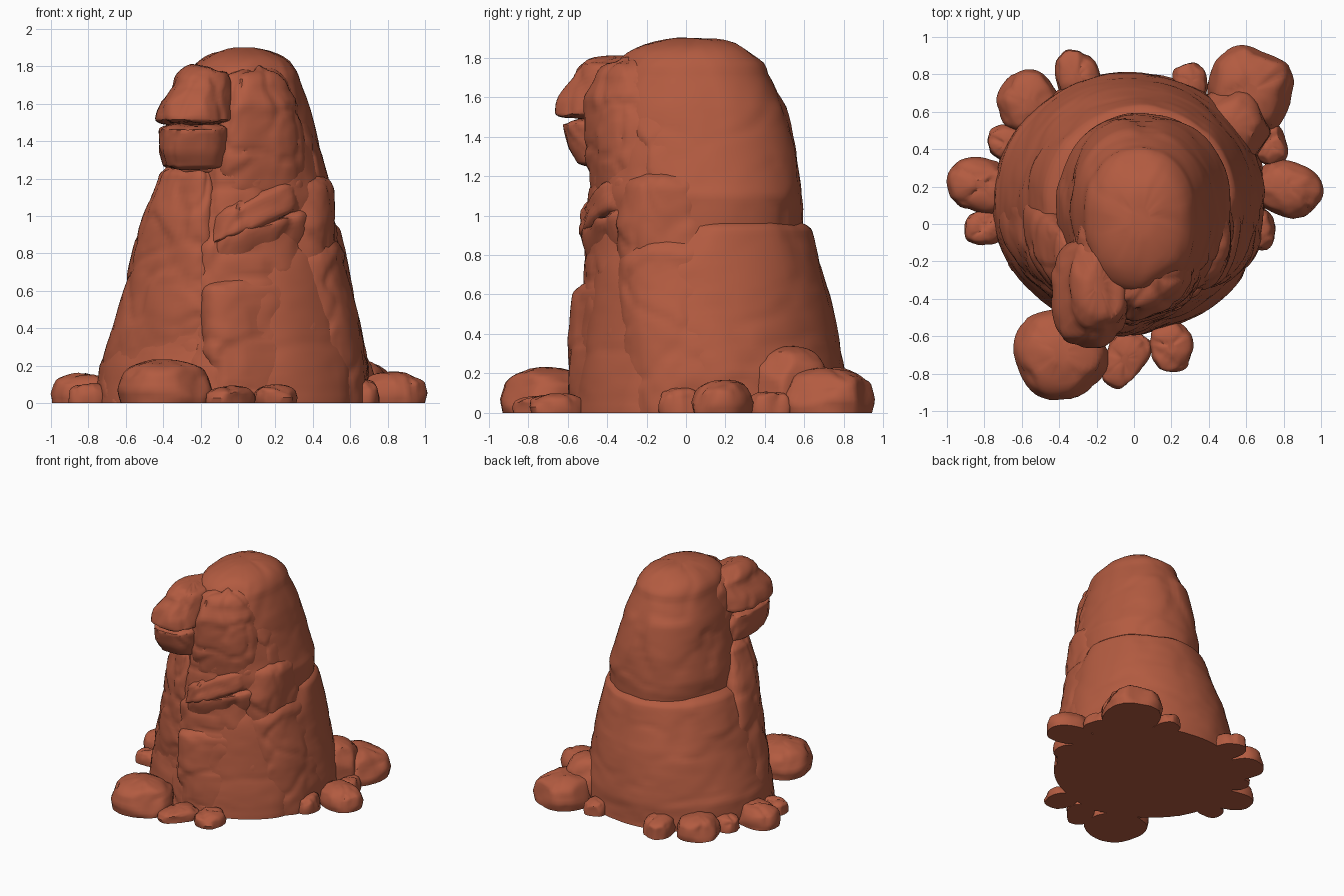
import bpy, bmesh, math, random
from mathutils import Vector, noise

if "Cube" in bpy.data.objects:
    bpy.data.objects.remove(bpy.data.objects["Cube"])

random.seed(4)
mat = bpy.data.materials.new("red sandstone")
mat.diffuse_color = (0.45, 0.105, 0.052, 1)
mat.use_nodes = True
mat.node_tree.nodes["Principled BSDF"].inputs["Base Color"].default_value = mat.diffuse_color


def chisel(p, freq, seed):
    """Tilted facets with shallow cracks between them."""
    q = p * freq + Vector((seed * 3.7, seed * 1.9, seed * 5.3))
    q += noise.noise_vector(q * 1.5) * 0.25
    d, pts = noise.voronoi(q)
    tilt = noise.noise_vector(pts[0] * 5.1)
    crack = max(0.0, 1 - (d[1] - d[0]) / 0.12)
    return (q - pts[0]).dot(tilt) - 0.35 * crack


def chunk(name, rings, dome=0.05, under=0.0, power=2.0, amp=0.02, freq=3.5, seed=1,
          step=0.022, turn=0.0, n=80, slant=0.0, tilt=0.0, cuts=0, depth=0.93):
    """Loft rings (z, x0, x1, y0, y1) into a block, slice flats off it and chisel it.
    slant shears y along x, tilt shears z along x."""
    levels = []
    for a, b in zip(rings, rings[1:]):
        k = max(1, int((b[0] - a[0]) / step))
        levels += [[u + (v - u) * i / k for u, v in zip(a, b)] for i in range(k)]
    levels.append(list(rings[-1]))

    def cap(r, height):
        out = []
        for i in range(1, 10):
            t = i / 10 * math.pi / 2
            s = math.cos(t)
            cx, cy = (r[1] + r[2]) / 2, (r[3] + r[4]) / 2
            out.append([r[0] + height * math.sin(t), cx + (r[1] - cx) * s, cx + (r[2] - cx) * s,
                        cy + (r[3] - cy) * s, cy + (r[4] - cy) * s])
        return out
    top = cap(levels[-1], dome)
    bottom = cap(levels[0], -under)[::-1] if under else []
    levels = bottom + levels + top

    bm = bmesh.new()
    loops = []
    mid = (rings[0][1] + rings[0][2]) / 2
    ct, st = math.cos(turn), math.sin(turn)
    for z, x0, x1, y0, y1 in levels:
        cx, cy, rx, ry = (x0 + x1) / 2, (y0 + y1) / 2, (x1 - x0) / 2, (y1 - y0) / 2
        loop = []
        for i in range(n):
            a = 2 * math.pi * i / n
            c, s = math.cos(a), math.sin(a)
            ux = math.copysign(abs(c) ** (2 / power), c) * rx
            uy = math.copysign(abs(s) ** (2 / power), s) * ry
            x, y = cx + ux * ct - uy * st, cy + ux * st + uy * ct
            loop.append(bm.verts.new((x, y + slant * (x - mid), z + tilt * (x - mid))))
        loops.append(loop)
    for a, b in zip(loops, loops[1:]):
        for i in range(n):
            j = (i + 1) % n
            bm.faces.new((a[i], a[j], b[j], b[i]))
    bm.faces.new(loops[0][::-1])
    bm.faces.new(loops[-1])
    # flat slices
    rng = random.Random(seed)
    centre = sum((v.co for v in bm.verts), Vector()) / len(bm.verts)
    for _ in range(cuts):
        nrm = Vector((rng.gauss(0, 1), rng.gauss(0, 1), rng.uniform(0, 1.1))).normalized()
        limit = max(nrm.dot(v.co - centre) for v in bm.verts) * rng.uniform(depth - .05, depth + .04)
        for v in bm.verts:
            over = nrm.dot(v.co - centre) - limit
            if over > 0:
                v.co -= nrm * over
    # chiselled surface
    bm.normal_update()
    moves = []
    for v in bm.verts:
        d = amp * (chisel(v.co, freq, seed) + 0.35 * chisel(v.co, freq * 2.3, seed + 9)
                   + 0.5 * noise.noise(v.co * 2 + Vector((seed, 0, 0))))
        moves.append(v.co + v.normal * d)
    for v, co in zip(bm.verts, moves):
        v.co = co
    bmesh.ops.smooth_vert(bm, verts=bm.verts, factor=0.5, use_axis_x=True, use_axis_y=True,
                          use_axis_z=True)
    grounded = set(loops[0]) if rings[0][0] == 0 else set()
    for v in bm.verts:
        v.co.z = 0 if v in grounded else max(0, v.co.z)
    me = bpy.data.meshes.new(name)
    bm.to_mesh(me)
    bm.free()
    me.materials.append(mat)
    ob = bpy.data.objects.new(name, me)
    bpy.context.collection.objects.link(ob)
    bpy.ops.object.select_all(action='DESELECT')
    ob.select_set(True)
    bpy.context.view_layer.objects.active = ob
    bpy.ops.object.shade_smooth_by_angle(angle=math.radians(38))


# Broad lower mass, smooth at the back
chunk("lower_back_mass", [(0, -.76, .72, -.58, .82), (.2, -.74, .70, -.56, .81),
      (.6, -.61, .62, -.50, .73), (.92, -.49, .55, -.44, .64)],
      dome=.10, amp=.02, freq=2.4, seed=2, cuts=5, depth=.97)
# Tall upper mass with the rounded summit
chunk("upper_back_mass", [(.9, -.41, .51, -.42, .59), (1.1, -.41, .52, -.44, .60),
      (1.3, -.37, .46, -.44, .57), (1.55, -.32, .395, -.42, .51),
      (1.72, -.27, .34, -.38, .42)], dome=.19, power=2.2, amp=.02, freq=2, seed=3,
      cuts=5, depth=.98)
# Core filling the front behind the slabs
chunk("front_core", [(0, -.32, .50, -.57, .1), (.7, -.30, .44, -.50, .1),
      (1.2, -.22, .38, -.46, .1), (1.66, -.20, .30, -.44, .1)],
      dome=.12, power=2.3, amp=.035, freq=3.5, seed=6, slant=.25)
# Left pillar under the perched boulders
chunk("left_pillar", [(0, -.75, -.08, -.42, .25), (.2, -.73, -.09, -.42, .2),
      (.6, -.62, -.10, -.40, .12), (1.0, -.51, -.12, -.38, .06),
      (1.2, -.44, -.13, -.34, .02)], dome=.10, power=2.7, amp=.03, freq=3, seed=5, slant=-.6)
# Front face slabs
chunk("front_lower_slab", [(0, -.19, .62, -.53, .15), (.2, -.19, .60, -.52, .15),
      (.42, -.20, .56, -.49, .12), (.60, -.20, .46, -.47, .1)],
      dome=.13, power=3, amp=.03, freq=3.2, seed=7, slant=.45)
chunk("right_lower_flank", [(0, .2, .71, -.30, .45), (.4, .2, .66, -.32, .4),
      (.75, .2, .58, -.34, .3)], dome=.18, power=2.3, amp=.03, freq=3, seed=8, slant=.2)
chunk("right_middle_block", [(.72, .15, .55, -.34, .2), (.95, .15, .54, -.36, .15),
      (1.12, .15, .52, -.32, .1)], dome=.12, under=.08, power=2.4, amp=.03, freq=3.5,
      seed=10, slant=.25)
chunk("front_middle_wedge", [(.78, -.18, .40, -.46, 0), (.86, -.18, .42, -.48, 0),
      (.94, -.14, .40, -.50, 0)], dome=.07, under=.1, power=2.8, amp=.04, freq=4, seed=11,
      slant=.35, tilt=.25)
chunk("front_diagonal_ledge", [(.97, -.17, .40, -.50, 0), (1.08, -.15, .40, -.49, 0)],
      dome=.09, under=.06, power=2.8, amp=.04, freq=4, seed=17, slant=.4, tilt=.42)
chunk("front_upper_block", [(1.15, -.12, .36, -.46, 0), (1.3, -.12, .37, -.48, 0),
      (1.6, -.12, .33, -.48, 0), (1.68, -.11, .28, -.44, 0)],
      dome=.12, under=.10, power=2.8, amp=.04, freq=3.6, seed=12, slant=.38, cuts=6)
chunk("right_upper_strip", [(1.15, .12, .47, -.30, .2), (1.5, .10, .385, -.30, .2),
      (1.65, .08, .33, -.28, .2)], dome=.1, under=.08, power=2.4, amp=.03, seed=13, slant=.2)
# Two boulders perched on the pillar
chunk("perched_lower_boulder", [(1.27, -.41, -.06, -.56, -.08), (1.34, -.43, -.05, -.60, -.08),
      (1.46, -.43, -.05, -.63, -.08)], dome=.05, under=.04, power=3, amp=.025, seed=14, cuts=5)
chunk("perched_upper_boulder", [(1.52, -.44, -.03, -.66, -.08), (1.61, -.41, -.03, -.66, -.08),
      (1.70, -.34, -.03, -.57, -.08)], dome=.12, under=.04, power=2.8, amp=.025, seed=15, cuts=7)
chunk("perched_back_filler", [(1.25, -.34, 0, -.45, .1), (1.66, -.31, 0, -.45, .1)],
      dome=.14, under=.08, power=2.5, amp=.025, seed=16)

# Fallen rocks around the foot: x, y, half width, half depth, height, turn
rocks = [(-.39, -.69, .25, .25, .23, .2), (-.05, -.72, .12, .17, .09, -.5),
         (.20, -.66, .12, .14, .10, .2), (.62, .71, .24, .24, .23, -.3),
         (.30, .76, .10, .12, .11, .1), (.82, .19, .19, .15, .17, -.35),
         (.67, -.03, .09, .12, .13, 0), (.73, .42, .10, .12, .12, .2),
         (-.30, .78, .12, .18, .14, .3), (-.56, .64, .17, .19, .16, .4),
         (-.68, .43, .12, .11, .12, -.2), (-.82, .21, .19, .15, .16, -.2),
         (-.80, -.02, .12, .10, .11, .1), (.52, .52, .22, .22, .34, .7)]
for i, (x, y, w, d, h, turn) in enumerate(rocks):
    def ring(z, s):
        return (z * h, x - w * s, x + w * s, y - d * s, y + d * s)
    chunk(f"fallen_rock_{i + 1}", [ring(0, .93), ring(.3, 1), ring(.55, .92)], dome=h * .45,
          power=2.4, amp=.025, freq=4, seed=20 + i, turn=turn, n=48, cuts=10, depth=.9)
